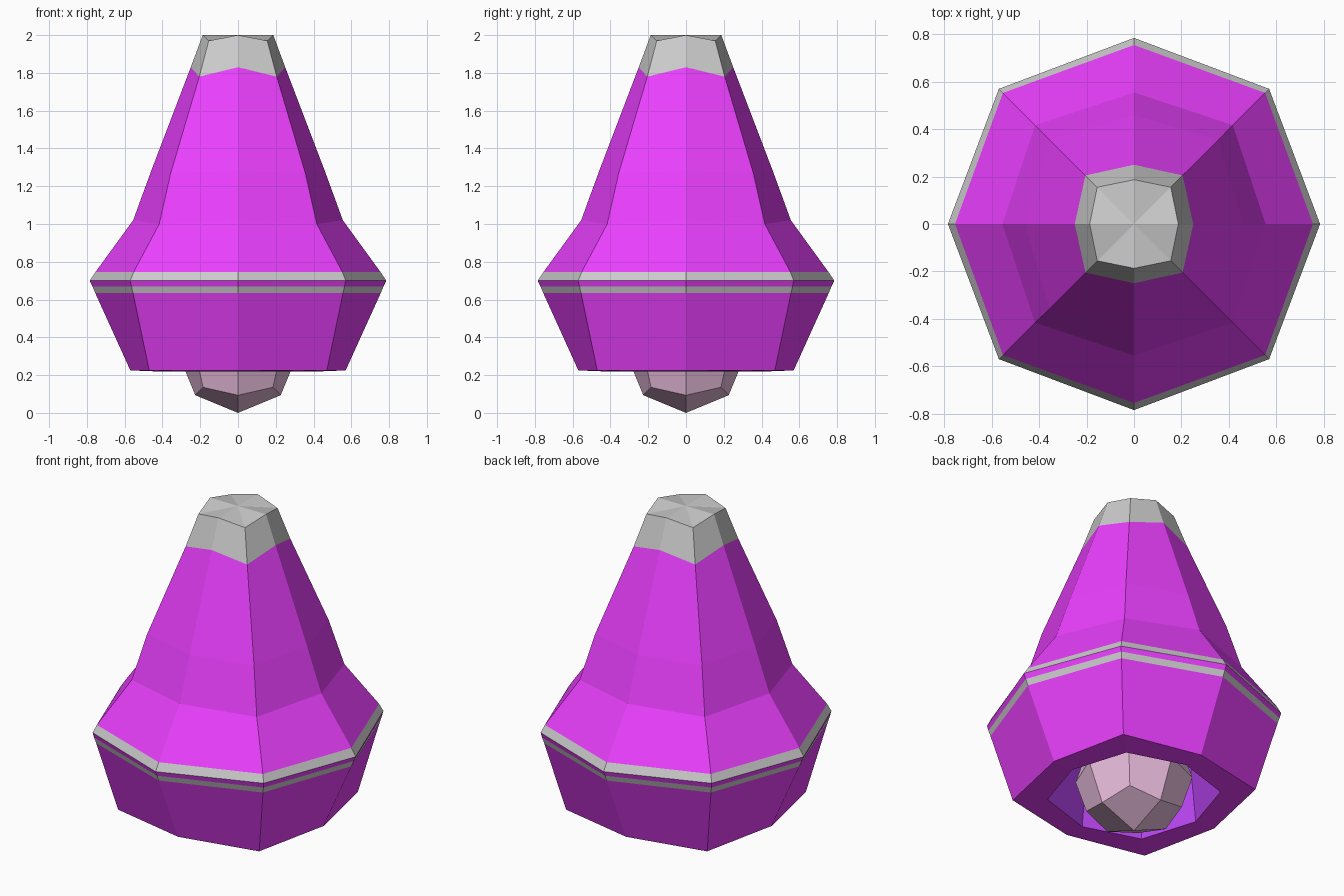
import bpy, bmesh
from mathutils import Vector

if "Cube" in bpy.data.objects:
    bpy.data.objects.remove(bpy.data.objects["Cube"])


def material(name, r, g, b):
    m = bpy.data.materials.new(name)
    m.diffuse_color = (r, g, b, 1)
    m.use_nodes = True
    m.node_tree.nodes["Principled BSDF"].inputs["Base Color"].default_value = m.diffuse_color
    return m


purple = material("purple", 0.83, 0.05, 1.0)
grey = material("grey", 0.8, 0.8, 0.8)
violet = material("violet", 0.50, 0.06, 0.90)
pink = material("pink", 0.82, 0.51, 0.73)


def finish(name, bm, mats):
    bmesh.ops.recalc_face_normals(bm, faces=bm.faces)
    me = bpy.data.meshes.new(name)
    bm.to_mesh(me)
    bm.free()
    for m in mats:
        me.materials.append(m)
    ob = bpy.data.objects.new(name, me)
    bpy.context.collection.objects.link(ob)
    return ob


DIRS = [(1, 0), (1, 1), (0, 1), (-1, 1), (-1, 0), (-1, -1), (0, -1), (1, -1)]


def eight_sided(name, rings, start, end, mats):
    """Rings are (axis radius, axis z, corner x=y, corner z, material of band above)."""
    bm = bmesh.new()
    loops = []
    for a, za, d, zd, _ in rings:
        loops.append([bm.verts.new((x * (d if i % 2 else a), y * (d if i % 2 else a),
                                    zd if i % 2 else za))
                      for i, (x, y) in enumerate(DIRS)])
    for lo, hi, ring in zip(loops, loops[1:], rings):
        for i in range(8):
            j = (i + 1) % 8
            f = bm.faces.new((lo[i], lo[j], hi[j], hi[i]))
            f.material_index = ring[4]
    # end caps as fans around a centre point
    for loop, (z, mat) in ((loops[0], start), (loops[-1], end)):
        c = bm.verts.new((0, 0, z))
        for i in range(8):
            f = bm.faces.new((loop[i], loop[(i + 1) % 8], c))
            f.material_index = mat
    return finish(name, bm, mats)


# bell body: hollow underside, outer wall with two grey stripes, grey tip
eight_sided("bell_body", [
    (0.40, 0.58, 0.30, 0.58, 2),
    (0.44, 0.22, 0.335, 0.22, 0),
    (0.57, 0.225, 0.47, 0.225, 0),
    (0.756, 0.635, 0.556, 0.635, 1),
    (0.771, 0.67, 0.564, 0.67, 0),
    (0.785, 0.70, 0.57, 0.70, 1),
    (0.755, 0.745, 0.553, 0.745, 0),
    (0.555, 1.02, 0.417, 1.00, 0),
    (0.46, 1.28, 0.356, 1.27, 0),
    (0.25, 1.83, 0.205, 1.78, 1),
    (0.187, 2.0, 0.155, 1.97, 1),
], (0.58, 2), (2.0, 1), [purple, grey, violet])

# clapper: low-poly ball made from a once-divided cube
bm = bmesh.new()
bmesh.ops.create_cube(bm, size=1)
bmesh.ops.subdivide_edges(bm, edges=bm.edges[:], cuts=1, use_grid_fill=True)
for v in bm.verts:
    v.co = v.co.normalized() * 0.32 + Vector((0, 0, 0.32))
finish("clapper_ball", bm, [pink])
